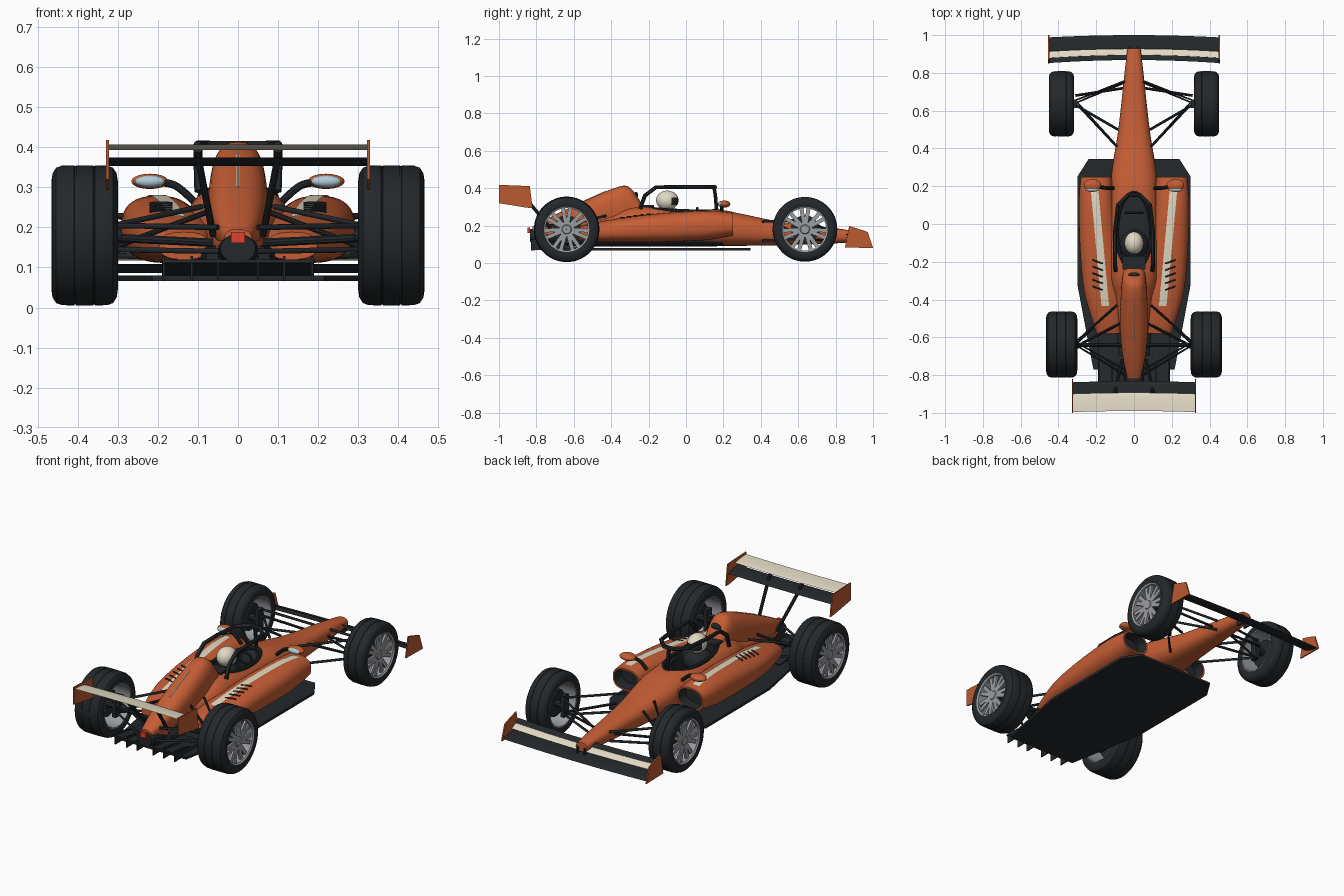
import bpy, bmesh, math
from mathutils import Matrix, Vector

if "Cube" in bpy.data.objects:
    bpy.data.objects.remove(bpy.data.objects["Cube"])


def material(name, r, g, b):
    m = bpy.data.materials.new(name)
    m.diffuse_color = (r, g, b, 1)
    m.use_nodes = True
    m.node_tree.nodes["Principled BSDF"].inputs["Base Color"].default_value = m.diffuse_color
    return m


ORANGE = material("orange", 0.56, 0.11, 0.035)
DARK = material("end_plate_orange", 0.50, 0.10, 0.03)
BLACK = material("black", 0.017, 0.021, 0.024)
CREAM = material("cream", 0.76, 0.70, 0.55)
METAL = material("metal", 0.33, 0.34, 0.36)
GLASS = material("mirror_glass", 0.45, 0.6, 0.68)
RED = material("red", 0.75, 0.05, 0.03)


def dress(ob, mirror=False, angle=35):
    bpy.ops.object.select_all(action='DESELECT')
    ob.select_set(True)
    bpy.context.view_layer.objects.active = ob
    bpy.ops.object.shade_smooth_by_angle(angle=math.radians(angle))
    if mirror:
        ob.modifiers.new("mirror", 'MIRROR')
    return ob


def finish(bm, name, mats, mirror=False):
    bmesh.ops.recalc_face_normals(bm, faces=bm.faces)
    me = bpy.data.meshes.new(name)
    bm.to_mesh(me)
    bm.free()
    for m in mats:
        me.materials.append(m)
    ob = bpy.data.objects.new(name, me)
    bpy.context.collection.objects.link(ob)
    return dress(ob, mirror)


def skin(bm, rings, caps=True, close=False):
    vs = [[bm.verts.new(p) for p in r] for r in rings]
    n = len(vs[0])
    for a, b in zip(vs, vs[1:] + vs[:1] if close else vs[1:]):
        for i in range(n):
            bm.faces.new((a[i], a[(i + 1) % n], b[(i + 1) % n], b[i]))
    return [bm.faces.new(vs[0]), bm.faces.new(vs[-1])] if caps else []


def smooth_sections(secs, sub=5):
    out = []
    for i in range(len(secs) - 1):
        p0, p1, p2, p3 = (secs[max(0, min(len(secs) - 1, i + k))] for k in (-1, 0, 1, 2))
        for s in range(sub):
            t = s / sub
            out.append([0.5 * (2 * b + (c - a) * t + (2 * a - 5 * b + 4 * c - d) * t * t
                               + (3 * b - a - 3 * c + d) * t ** 3) for a, b, c, d in zip(p0, p1, p2, p3)])
    return out + [list(secs[-1])]


def loft(name, secs, mats, p=2.5, mirror=False, inlet=False, n=36):
    """Sections are (y, centre x, half width, bottom z, top z)."""
    bm, rings = bmesh.new(), []
    sp = lambda v: math.copysign(abs(v) ** (2 / p), v)
    for y, cx, hw, zb, zt in smooth_sections(secs):
        angs = [2 * math.pi * i / n for i in range(n)]
        rings.append([(cx + hw * sp(math.cos(a)), y, (zb + zt) / 2 + (zt - zb) / 2 * sp(math.sin(a))) for a in angs])
    front = skin(bm, rings)[0]
    if inlet:
        bmesh.ops.recalc_face_normals(bm, faces=bm.faces)
        bmesh.ops.inset_individual(bm, faces=[front], thickness=0.01)
        walls = bmesh.ops.inset_individual(bm, faces=[front], thickness=0.004, depth=-0.06)
        for f in walls['faces'] + [front]:
            f.material_index = 1
    return finish(bm, name, mats, mirror)


def box(name, c, s, mat, mirror=False, rot=0):
    bm = bmesh.new()
    m = Matrix.Translation(c) @ Matrix.Rotation(rot, 4, 'X') @ Matrix.Diagonal((*s, 1))
    bmesh.ops.create_cube(bm, size=1, matrix=m)
    return finish(bm, name, [mat], mirror)


def ball(name, c, r, mats, mirror=False):
    bm = bmesh.new()
    bmesh.ops.create_uvsphere(bm, u_segments=32, v_segments=20, radius=1,
                              matrix=Matrix.Translation(c) @ Matrix.Diagonal((*r, 1)))
    if len(mats) > 1:
        for f in bm.faces:
            d = f.calc_center_median() - Vector(c)
            if d.y > 0.02 and -0.02 < d.z < 0.016:
                f.material_index = 1
    return finish(bm, name, mats, mirror)


def plate(name, pts, axis, lo, hi, mat, mirror=False):
    bm = bmesh.new()
    skin(bm, [[(k, *p) if axis == 'X' else (*p, k) for p in pts] for k in (lo, hi)])
    return finish(bm, name, [mat], mirror)


def tube(name, paths, r, mat, mirror=False, kind='POLY'):
    cu = bpy.data.curves.new(name, 'CURVE')
    cu.dimensions, cu.bevel_depth, cu.bevel_resolution, cu.use_fill_caps = '3D', r, 3, True
    for path in paths:
        s = cu.splines.new(kind)
        s.points.add(len(path) - 1)
        for q, co in zip(s.points, path):
            q.co = (*co, 1)
        if kind == 'NURBS':
            s.order_u, s.use_endpoint_u = 3, True
    cu.materials.append(mat)
    ob = bpy.data.objects.new(name, cu)
    bpy.context.collection.objects.link(ob)
    bpy.ops.object.select_all(action='DESELECT')
    ob.select_set(True)
    bpy.context.view_layer.objects.active = ob
    bpy.ops.object.convert(target='MESH')
    return dress(bpy.context.object, mirror)


def wing(name, half, le, te, th, sweep, mat):
    bm, rings = bmesh.new(), []
    ts = [0, .05, .2, .45, .75, 1]
    foil = [(t, math.sqrt(t) * (1.02 - t) * 1.3) for t in ts] + [(t, -math.sqrt(t) * (1.02 - t) * 1.3) for t in ts[4:0:-1]]
    for i in range(17):
        u = i / 8 - 1
        rings.append([(u * half, le[0] + (te[0] - le[0]) * t - sweep * u * u,
                       le[1] + (te[1] - le[1]) * t + th * h) for t, h in foil])
    skin(bm, rings)
    return finish(bm, name, [mat])


# Tub and nose, with the cockpit cut out
tub = loft("tub", [(.93, 0, .035, .115, .165), (.8, 0, .05, .105, .186), (.5, 0, .083, .095, .222),
                   (.3, 0, .115, .092, .262), (.15, 0, .125, .092, .287), (-.25, 0, .128, .092, .305),
                   (-.4, 0, .1, .1, .26), (-.6, 0, .07, .105, .22), (-.8, 0, .04, .12, .18)], [ORANGE, BLACK])
bm = bmesh.new()
outline = [(.085 * math.sin(a), -.04 + .2 * math.cos(a)) for a in (2 * math.pi * i / 40 for i in range(40))]
skin(bm, [[(x, y, z) for x, y in outline] for z in (.16, .5)])
for f in bm.faces:
    f.material_index = 1
cutter = finish(bm, "cockpit_cutter", [ORANGE, BLACK])
cut = tub.modifiers.new("cockpit", 'BOOLEAN')
cut.object, cut.operation, cut.solver = cutter, 'DIFFERENCE', 'EXACT'
bpy.context.view_layer.objects.active = tub
bpy.ops.object.modifier_apply(modifier="cockpit")
bpy.data.objects.remove(cutter)
rim = [(x * 1.06, y * 1.04, .289 - .05 * y - .012 * abs(x) / .085) for x, y in outline]
tube("cockpit_rim", [rim + rim[:1]], .011, BLACK)
loft("belly", [(.2, 0, .09, .09, .15), (0, 0, .105, .088, .17), (-.4, 0, .105, .088, .17), (-.7, 0, .08, .095, .16)], [BLACK])

# Engine cover, gearbox and rain light
loft("engine_cover", [(-.235, 0, .055, .2, .315), (-.3, 0, .064, .19, .403), (-.37, 0, .07, .17, .405),
                      (-.53, 0, .075, .15, .338), (-.7, 0, .06, .145, .258), (-.82, 0, .034, .15, .195)], [ORANGE])
ball("airbox_inlet", (0, -.268, .362), (.03, .012, .018), [BLACK])
tube("spine_stripe", [[(0, -.43, .382), (0, -.53, .337), (0, -.61, .300)]], .004, CREAM)
loft("gearbox", [(-.5, 0, .06, .1, .18), (-.75, 0, .05, .105, .185), (-.835, 0, .044, .112, .182)], [BLACK], p=2)
box("rain_light", (0, -.84, .175), (.034, .014, .028), RED)

# Driver and protection hoop
ball("helmet", (0, -.10, .335), (.05, .06, .052), [CREAM, BLACK])
ball("driver_body", (0, -.11, .235), (.075, .08, .06), [BLACK])
box("headrest", (0, -.205, .285), (.12, .07, .05), BLACK)
tube("steering_wheel", [[(.045 * math.cos(a), .06, .265 + .03 * math.sin(a)) for a in (i * math.pi / 8 for i in range(17))]], .006, BLACK)
hoop = [(.098, -.245, .29), (.1, -.22, .36), (.1, -.16, .405), (.1, -.04, .406), (.085, .1, .406), (.03, .155, .405), (0, .155, .405)]
tube("halo_hoop", [hoop + [(-x, y, z) for x, y, z in hoop[-2::-1]]], .011, BLACK)
tube("halo_strut", [[(0, .15, .405), (0, .157, .36), (0, .165, .265)]], .010, BLACK)

# Side pods with inlet, stripe and louvres
POD = [(.25, .2, .082, .145, .268), (.1, .2, .092, .122, .279), (-.15, .185, .1, .112, .264),
       (-.35, .165, .1, .112, .24), (-.5, .145, .08, .115, .212), (-.58, .135, .062, .12, .188)]
loft("side_pod", POD, [ORANGE, BLACK], mirror=True, inlet=True)
DENSE = smooth_sections(POD, 10)


def pod_top(x, y, lift):
    for a, b in zip(DENSE, DENSE[1:]):
        if a[0] >= y >= b[0]:
            t = (a[0] - y) / (a[0] - b[0])
            _, cx, hw, zb, zt = (p + (q - p) * t for p, q in zip(a, b))
            return (x, y, (zb + zt) / 2 + (zt - zb) / 2 * (1 - abs((x - cx) / hw) ** 2.5) ** .4 + lift)


bm, prev = bmesh.new(), None
for i in range(31):
    t = i / 30
    row = [bm.verts.new(pod_top(.232 - .06 * t - .04 * k / 5, .215 - .65 * t, .0025)) for k in range(6)]
    if prev:
        for k in range(5):
            bm.faces.new((prev[k], prev[k + 1], row[k + 1], row[k]))
    prev = row
finish(bm, "pod_stripe", [CREAM], True)
tube("pod_louvres", [[pod_top(.165 + .055 * k / 4, y - .02 + .005 * k, .002) for k in range(5)]
                     for y in (-.19, -.225, -.26, -.295, -.33)], .004, BLACK, True)

# Wing mirrors
tube("mirror_stalk", [[(.11, .19, .265), (.145, .19, .30), (.175, .195, .312), (.21, .205, .314)]], .010, BLACK, True, 'NURBS')
ball("mirror_shell", (.22, .205, .315), (.046, .032, .019), [ORANGE], True)
ball("mirror_glass", (.22, .184, .315), (.037, .014, .0145), [GLASS], True)

# Floor and diffuser
half = [(.24, .345), (.30, .25), (.30, -.32), (.215, -.77), (.19, -.77)]
plate("floor", half + [(-x, y) for x, y in half[::-1]], 'Z', .066, .08, BLACK)
box("diffuser_ramp", (0, -.70, .098), (.38, .27, .008), BLACK, rot=-.13)
for x in (.05, .115, .185):
    plate("diffuser_fence", [(-.58, .07), (-.83, .068), (-.83, .128), (-.75, .12)], 'X', x - .003, x + .003, BLACK, True)

# Rear wing
wing("rear_main_plane", .325, (-.832, .356), (-.92, .374), .011, .006, BLACK)
wing("rear_flap", .325, (-.893, .394), (-.99, .407), .007, .006, CREAM)
plate("rear_end_plate", [(-1, .418), (-.835, .411), (-.82, .293), (-.86, .297), (-1, .32)], 'X', .322, .329, DARK, True)
tube("rear_wing_strut", [[(.1, -.895, .392), (.095, -.86, .35), (.062, -.72, .18)]], .009, BLACK, True)

# Front wing
wing("front_main_plane", .45, (1.0, .088), (.91, .108), .011, .012, BLACK)
wing("front_cream_flap", .45, (.928, .118), (.885, .138), .006, .014, CREAM)
wing("front_rear_flap", .45, (.895, .138), (.868, .155), .005, .016, BLACK)
plate("front_end_plate", [(.872, .198), (.955, .172), (.972, .165), (1, .08), (.85, .083)], 'X', .447, .454, DARK, True)
box("front_wing_pylon", (.022, .915, .115), (.008, .05, .05), BLACK, True)

# Wheels: tyre, rim, spokes, hub and brake disc


def lathe(name, prof, c, mat, n=64):
    bm, rings = bmesh.new(), []
    for i in range(n):
        a = 2 * math.pi * i / n
        rings.append([(c[0] + x, c[1] + r * math.cos(a), c[2] + r * math.sin(a)) for x, r in prof])
    skin(bm, rings, caps=False, close=True)
    return finish(bm, name, [mat], True)


for side, cx, cy, w, R in (("front", .384, .636, .067, .173), ("rear", .383, -.638, .083, .175)):
    c = (cx, cy, .18)
    sh = [(w - .006, .119), (w, .135), (w - .003, .155), (w - .012, R - .006), (w - .026, R - .001)]
    groove = [(.026, R), (.025, R - .002), (.022, R - .002), (.021, R)]
    lathe(side + "_tyre", sh + groove + [(-x, r) for x, r in groove[::-1] + sh[::-1]], c, BLACK)
    lathe(side + "_rim", [(w - .008, .113), (w - .003, .121), (-w + .004, .121), (-w + .004, .116), (w - .02, .113)], c, METAL)
    lathe(side + "_hub", [(w - .012, .001), (w - .012, .022), (w - .02, .03), (w - .04, .03), (w - .04, .001)], c, METAL, 32)
    lathe(side + "_brake_disc", [(-.005, .001), (-.005, .075), (-.02, .075), (-.02, .001)], c, BLACK, 40)
    bm = bmesh.new()
    for i in range(7):
        for tilt in (-.17, .17):
            m = (Matrix.Translation((cx + w - .022, cy, .18)) @ Matrix.Rotation(2 * math.pi * i / 7 + tilt, 4, 'X')
                 @ Matrix.Translation((0, 0, .068)) @ Matrix.Diagonal((.012, .021, .096, 1)))
            bmesh.ops.create_cube(bm, size=1, matrix=m)
    finish(bm, side + "_spokes", [METAL], True)
    tube(side + "_axle", [[(cx - w - .01, cy, .18), (cx + w - .025, cy, .18)]], .02, BLACK, True)
    box(side + "_upright", (.312, cy, .18), (.022, .045, .12), BLACK, True)

# Suspension arms
tube("front_suspension", [[(.05, .755, .172), (.31, .655, .23), (.09, .41, .222)], [(.05, .75, .12), (.31, .64, .13), (.09, .41, .12)],
                          [(.31, .63, .14), (.085, .5, .2)], [(.05, .72, .15), (.31, .68, .18)]], .007, BLACK, True)
tube("rear_suspension", [[(.09, -.43, .252), (.31, -.625, .205), (.05, -.77, .2)], [(.1, -.44, .14), (.31, -.64, .145), (.045, -.8, .14)],
                         [(.31, -.65, .15), (.06, -.52, .245)]], .007, BLACK, True)
tube("drive_shaft", [[(.03, -.64, .16), (.33, -.64, .175)]], .011, BLACK, True)
